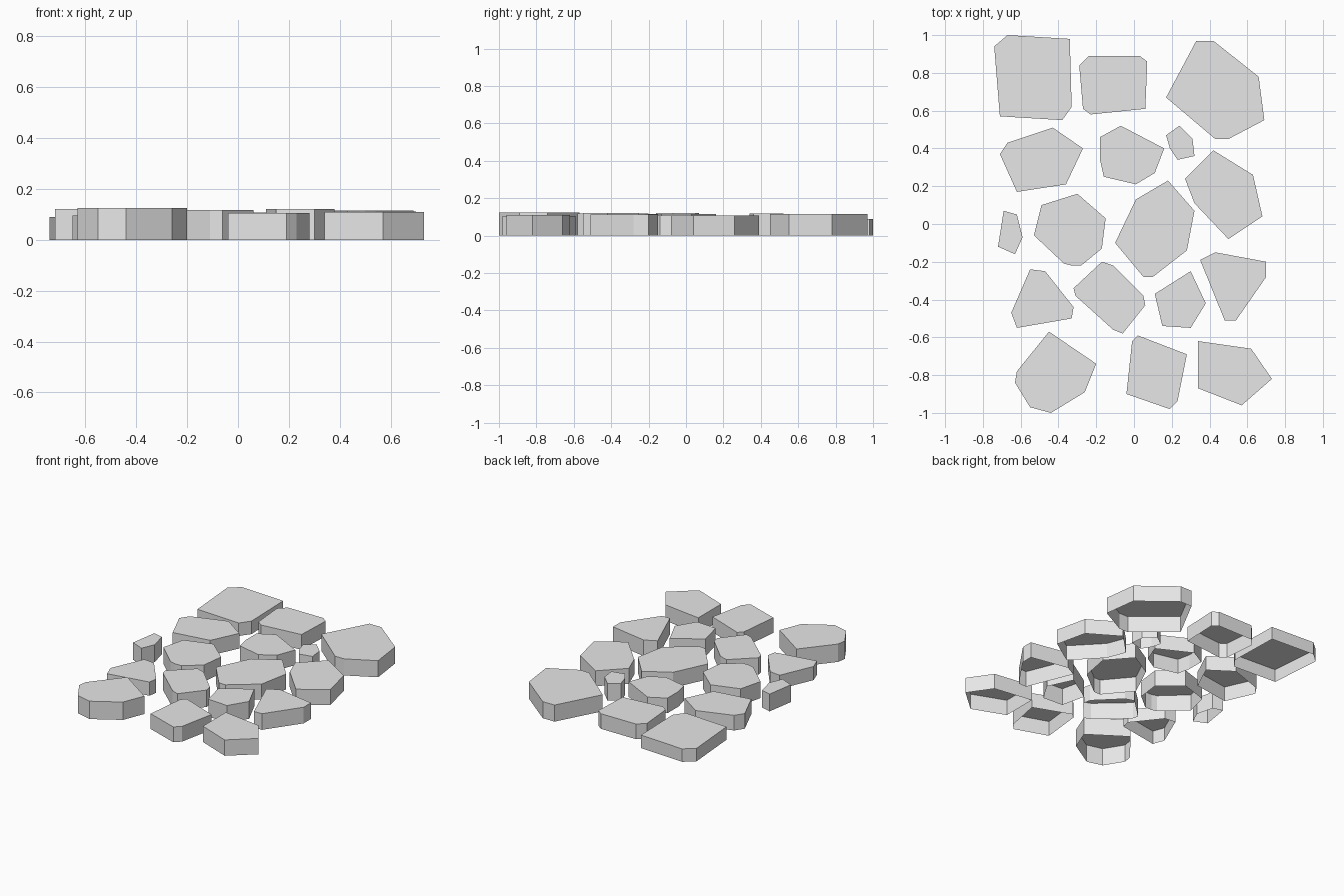
import bpy
import bmesh
from mathutils import Vector

# Remove the default object
default_cube = bpy.data.objects.get("Cube")
if default_cube:
    bpy.data.objects.remove(default_cube, do_unlink=True)

# One grey stone material
stone_grey = bpy.data.materials.new("stone_grey")
stone_grey.use_nodes = True
grey = (0.8, 0.8, 0.8, 1.0)
stone_grey.diffuse_color = grey
stone_grey.node_tree.nodes["Principled BSDF"].inputs["Base Color"].default_value = grey

HUNDREDTH = 0.01


def stone(name, height, *outline):
    """Raise a flat stone, open underneath, from a clockwise outline in hundredths."""
    corners = [Vector((x, y, 0)) * HUNDREDTH for x, y in reversed(outline)]
    centre = sum(corners, Vector()) / len(corners)
    rise = Vector((0, 0, height))

    bm = bmesh.new()
    bottom = [bm.verts.new(corner - centre) for corner in corners]
    top = [bm.verts.new(corner - centre + rise) for corner in corners]
    bm.faces.new(top)
    for i in range(len(corners)):
        j = (i + 1) % len(corners)
        bm.faces.new((bottom[i], bottom[j], top[j], top[i]))

    mesh = bpy.data.meshes.new(name)
    bm.to_mesh(mesh)
    bm.free()
    mesh.materials.append(stone_grey)
    slab = bpy.data.objects.new(name, mesh)
    slab.location = centre
    bpy.context.collection.objects.link(slab)
    return slab


# Back row
stone("back_left_stone", 0.09,
      (-67, 100), (-34, 98), (-33, 62), (-38, 55), (-71, 57), (-74, 94))
stone("back_middle_stone", 0.105,
      (-24, 89), (3, 89), (7, 86), (6, 61), (-23, 58), (-27, 61), (-29, 84))
stone("back_right_stone", 0.115,
      (33, 97), (42, 97), (66, 78), (69, 55), (50, 45), (43, 45), (17, 67))

# Second row
stone("upper_left_stone", 0.105,
      (-43, 51), (-27, 40), (-36, 21), (-62, 17), (-71, 37), (-67, 43))
stone("upper_middle_stone", 0.105,
      (-7, 52), (16, 40), (11, 27), (1, 21), (-16, 25), (-18, 34), (-18, 46))
stone("upper_pebble", 0.118,
      (24, 52), (31, 45), (32, 36), (23, 34), (19, 40), (17, 47))
stone("upper_right_stone", 0.107,
      (42, 39), (63, 26), (68, 4), (50, -8), (32, 11), (27, 24))

# Middle row
stone("middle_pebble", 0.12,
      (-69, 7), (-62, 5), (-59, -7), (-63, -16), (-72, -12))
stone("middle_left_stone", 0.115,
      (-30, 16), (-15, 3), (-17, -13), (-28, -22), (-33, -22),
      (-37, -21), (-53, -6), (-49, 10))
stone("middle_right_stone", 0.107,
      (18, 23), (32, 7), (28, -14), (10, -28), (5, -28), (-10, -10), (1, 13))

# Fourth row
stone("lower_left_stone", 0.095,
      (-55, -24), (-47, -25), (-32, -44), (-33, -50), (-62, -55), (-65, -47))
stone("lower_middle_stone", 0.117,
      (-17, -20), (-11, -22), (5, -38), (6, -43), (-6, -58), (-11, -56),
      (-31, -38), (-32, -34))
stone("lower_centre_right_stone", 0.12,
      (30, -25), (38, -42), (30, -55), (15, -54), (11, -37))
stone("lower_right_stone", 0.112,
      (43, -15), (70, -20), (70, -28), (54, -51), (48, -51), (35, -19))

# Front row
stone("front_left_stone", 0.124,
      (-45, -57), (-20, -74), (-26, -89), (-44, -100), (-55, -97),
      (-63, -84), (-62, -78))
stone("front_middle_stone", 0.106,
      (2, -59), (28, -69), (23, -94), (19, -98), (-4, -90), (-1, -62))
stone("front_right_stone", 0.11,
      (34, -62), (62, -66), (73, -82), (57, -96), (34, -87))
